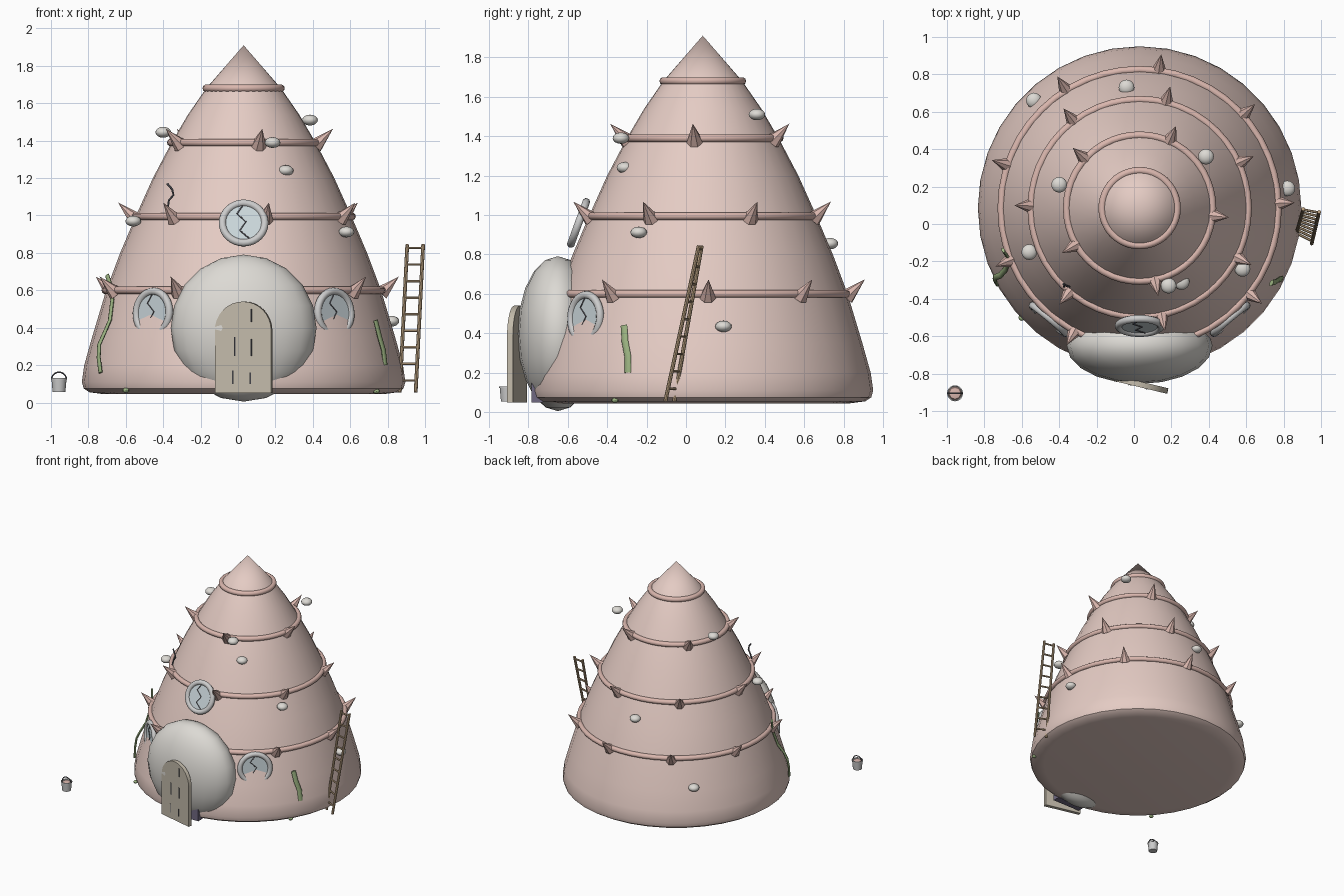
import bpy, bmesh
from math import cos, sin, pi, radians
from mathutils import Matrix, Vector

if "Cube" in bpy.data.objects:
    bpy.data.objects.remove(bpy.data.objects["Cube"])

CX, CY = 0.03, 0.085   # axis of the conical house


def mat(name, c):
    m = bpy.data.materials.new(name)
    m.diffuse_color = (*c, 1)
    m.use_nodes = True
    m.node_tree.nodes["Principled BSDF"].inputs["Base Color"].default_value = m.diffuse_color
    return m


PINK = mat("shell_pink", (.78, .60, .55))
RING = mat("ring_pink", (.70, .47, .42))
STONE = mat("pale_stone", (.72, .70, .66))
METAL = mat("grey_metal", (.52, .54, .54))
GLASS = mat("glass", (.60, .68, .71))
DARK = mat("dark", (.12, .12, .14))
INSIDE = mat("doorway_dark", (.16, .14, .22))
WOOD = mat("door_wood", (.54, .49, .40))
LADDER = mat("ladder_wood", (.50, .36, .22))
GREEN = mat("seaweed_green", (.33, .45, .22))


def finish(name, bm, m, smooth=True, M=None):
    bmesh.ops.recalc_face_normals(bm, faces=bm.faces)
    me = bpy.data.meshes.new(name)
    bm.to_mesh(me)
    bm.free()
    ob = bpy.data.objects.new(name, me)
    bpy.context.collection.objects.link(ob)
    me.materials.append(m)
    if M:
        ob.matrix_world = M
    if smooth:
        bpy.ops.object.select_all(action='DESELECT')
        ob.select_set(True)
        bpy.context.view_layer.objects.active = ob
        bpy.ops.object.shade_smooth_by_angle(angle=radians(40))
    return ob


def lathe(name, prof, n, m, M=None):
    bm = bmesh.new()
    vs = [bm.verts.new((r, 0, z)) for r, z in prof]
    es = [bm.edges.new(p) for p in zip(vs, vs[1:])]
    bmesh.ops.spin(bm, geom=vs + es, cent=(0, 0, 0), axis=(0, 0, 1), angle=2 * pi, steps=n)
    bmesh.ops.remove_doubles(bm, verts=bm.verts, dist=1e-4)
    return finish(name, bm, m, True, M)


def torus(name, R, r, m, M, n=48):
    k = 10
    return lathe(name, [(R + r * cos(2 * pi * i / k), r * sin(2 * pi * i / k)) for i in range(k + 1)], n, m, M)


def ellipsoid(name, loc, s, m, u=16, v=8):
    bm = bmesh.new()
    bmesh.ops.create_uvsphere(bm, u_segments=u, v_segments=v, radius=1)
    return finish(name, bm, m, True, Matrix.Translation(loc) @ Matrix.Diagonal((*s, 1)))


def tube(name, pts, r, m, M=None, flat=1.0, out=None, n=8):
    # sweep of an ellipse; flat squashes it along the outward direction
    bm = bmesh.new()
    P = [Vector(p) for p in pts]
    rings = []
    for i, p in enumerate(P):
        t = (P[min(i + 1, len(P) - 1)] - P[max(i - 1, 0)]).normalized()
        o = Vector(out) if out else (Vector((0, 0, 1)) if abs(t.z) < .9 else Vector((1, 0, 0)))
        o = (o - t * o.dot(t)).normalized()
        s = t.cross(o)
        rings.append([bm.verts.new(p + s * r * cos(2 * pi * k / n) + o * r * flat * sin(2 * pi * k / n))
                      for k in range(n)])
    for a, b in zip(rings, rings[1:]):
        for k in range(n):
            bm.faces.new((a[k], a[(k + 1) % n], b[(k + 1) % n], b[k]))
    bm.faces.new(rings[0])
    bm.faces.new(rings[-1])
    return finish(name, bm, m, True, M)


def facing(loc, az, tilt):
    # local z looks outward at azimuth az, tilted up
    a, t = radians(az), radians(tilt)
    n = Vector((cos(a) * cos(t), sin(a) * cos(t), sin(t)))
    x = Vector((-sin(a), cos(a), 0))
    return Matrix.Translation(loc) @ Matrix((x, n.cross(x), n)).transposed().to_4x4()


def arch(name, w, h, d, m, M):
    # arched slab in local xz, thickness along y
    bm = bmesh.new()
    pts = [(-w, 0), (w, 0)] + [(w * cos(pi * i / 16), h - w + w * sin(pi * i / 16)) for i in range(17)]
    f = bm.faces.new([bm.verts.new((x, -d / 2, z)) for x, z in pts])
    g = bmesh.ops.extrude_face_region(bm, geom=[f])
    bmesh.ops.translate(bm, vec=(0, d, 0), verts=[v for v in g['geom'] if isinstance(v, bmesh.types.BMVert)])
    return finish(name, bm, m, True, M)


# conical house body
AXIS = Matrix.Translation((CX, CY, 0))
lathe("house_body", [(0, .045), (.75, .045), (.825, .055), (.855, .075), (.865, .11), (.852, .2), (.81, .35),
                     (.735, .6), (.66, .8), (.575, 1.0), (.485, 1.2), (.385, 1.39), (.297, 1.54),
                     (.2, 1.68), (0, 1.91)], 36, PINK, AXIS)

# rings and their spikes
for i, (R, z, count, start) in enumerate([(.74, .6, 9, 2), (.58, .995, 7, 24.5), (.39, 1.39, 5, 66), (.2, 1.68, 0, 0)]):
    torus(f"band_{i}", R, .02, RING, Matrix.Translation((CX, CY, z)))
    for k in range(count):
        az = start + 360 * k / count
        bm = bmesh.new()
        bmesh.ops.create_cone(bm, cap_ends=True, segments=7, radius1=.042, radius2=0, depth=.13,
                              matrix=Matrix.Translation((0, 0, .065)))
        a = radians(az)
        finish(f"spike_{i}_{k}", bm, RING, False,
               facing((CX + (R - .003) * cos(a), CY + (R - .003) * sin(a), z - .017), az, 44))

# bulging porch, dark doorway and ajar plank door
ellipsoid("porch_dome", (.03, -.65, .398), (.39, .205, .393), STONE, 20, 10)
arch("doorway", .13, .45, .06, INSIDE, Matrix.Translation((.05, -.755, .05)))
DOOR = Matrix.Translation((.03, -.857, .05)) @ Matrix.Rotation(radians(-13.5), 4, 'Z')
arch("door", .155, .49, .03, WOOD, DOOR)
for x, z0, z1 in [(.045, .38, .45), (.045, .2, .29), (.04, .05, .11), (-.045, .2, .3), (-.055, .05, .12)]:
    tube("plank_groove", [(x, -.015, z0), (x, -.015, z1)], .004, DARK, DOOR, n=6)

# round windows with cracked glass
for i, (loc, az, tilt, R) in enumerate([((.03, -.545, .96), -90, 20, .113),
                                        ((-.455, -.51, .48), 230, 3, .115),
                                        ((.515, -.51, .48), 310, 3, .115)]):
    M = facing(loc, az, tilt)
    torus(f"window_frame_{i}", R, .02, METAL, M, 32)
    lathe(f"window_glass_{i}", [(0, -.012), (R, -.012), (R, .006), (0, .006)], 32, GLASS, M)
    tube(f"window_crack_{i}", [(0, .105, .007), (-.035, .05, .007), (.012, .005, .007),
                               (-.02, -.045, .007), (.03, -.09, .007)], .004, DARK, M, n=6)

# pebbles stuck to the wall
for i, p in enumerate([(.385, .36, 1.51), (.185, -.33, 1.39), (-.40, .21, 1.445), (.255, -.31, 1.24),
                       (-.56, -.15, .97), (.58, -.24, .912), (.82, .19, .435), (-.04, .73, .855),
                       (-.535, .66, .38)]):
    ellipsoid(f"pebble_{i}", p, (.042, .042, .029), STONE)

# leaning ladder
A0, A1 = Vector((.865, -.06, .055)), Vector((.905, .08, .845))
B0, B1 = Vector((.95, -.105, .055)), Vector((.99, .065, .845))
tube("ladder_rail_inner", [A0, A1], .01, LADDER)
tube("ladder_rail_outer", [B0, B1], .01, LADDER)
for k in range(9):
    t = .08 + k * .112
    tube(f"ladder_rung_{k}", [A0.lerp(A1, t), B0.lerp(B1, t)], .007, LADDER, n=6)

# bucket with contents and handle
BM = Matrix.Translation((-.957, -.905, 0))
lathe("bucket", [(0, .055), (.034, .055), (.04, .122), (.043, .122), (.043, .13), (.037, .13), (.036, .115), (0, .115)],
      20, METAL, BM)
lathe("bucket_contents", [(0, .116), (.035, .116), (.03, .124), (0, .13)], 20, RING, BM)
tube("bucket_handle", [(.04 * cos(pi * i / 12), 0, .122 + .04 * sin(pi * i / 12)) for i in range(13)],
     .004, DARK, BM, out=(0, 1, 0))

# seaweed strands and small tufts at the base
tube("seaweed_left", [(-.70, -.14, .68), (-.68, -.17, .62), (-.672, -.2, .55), (-.685, -.24, .44), (-.715, -.275, .37),
                      (-.742, -.285, .31), (-.745, -.3, .24), (-.735, -.32, .16)],
     .017, GREEN, flat=.5, out=(-.9, -.45, 0))
tube("seaweed_right", [(.735, -.315, .44), (.755, -.31, .36), (.778, -.295, .28), (.787, -.295, .2)],
     .019, GREEN, flat=.5, out=(.88, -.47, 0))
for i, p in enumerate([(.74, -.36, .06), (-.6, -.5, .065)]):
    ellipsoid(f"tuft_{i}", p, (.018, .018, .013), GREEN, 8, 6)

# dark sprig above the second band
tube("sprig", [(-.378, -.32, 1.17), (-.352, -.335, 1.14), (-.345, -.335, 1.11), (-.37, -.325, 1.08), (-.375, -.335, 1.04)],
     .006, DARK, n=6)
